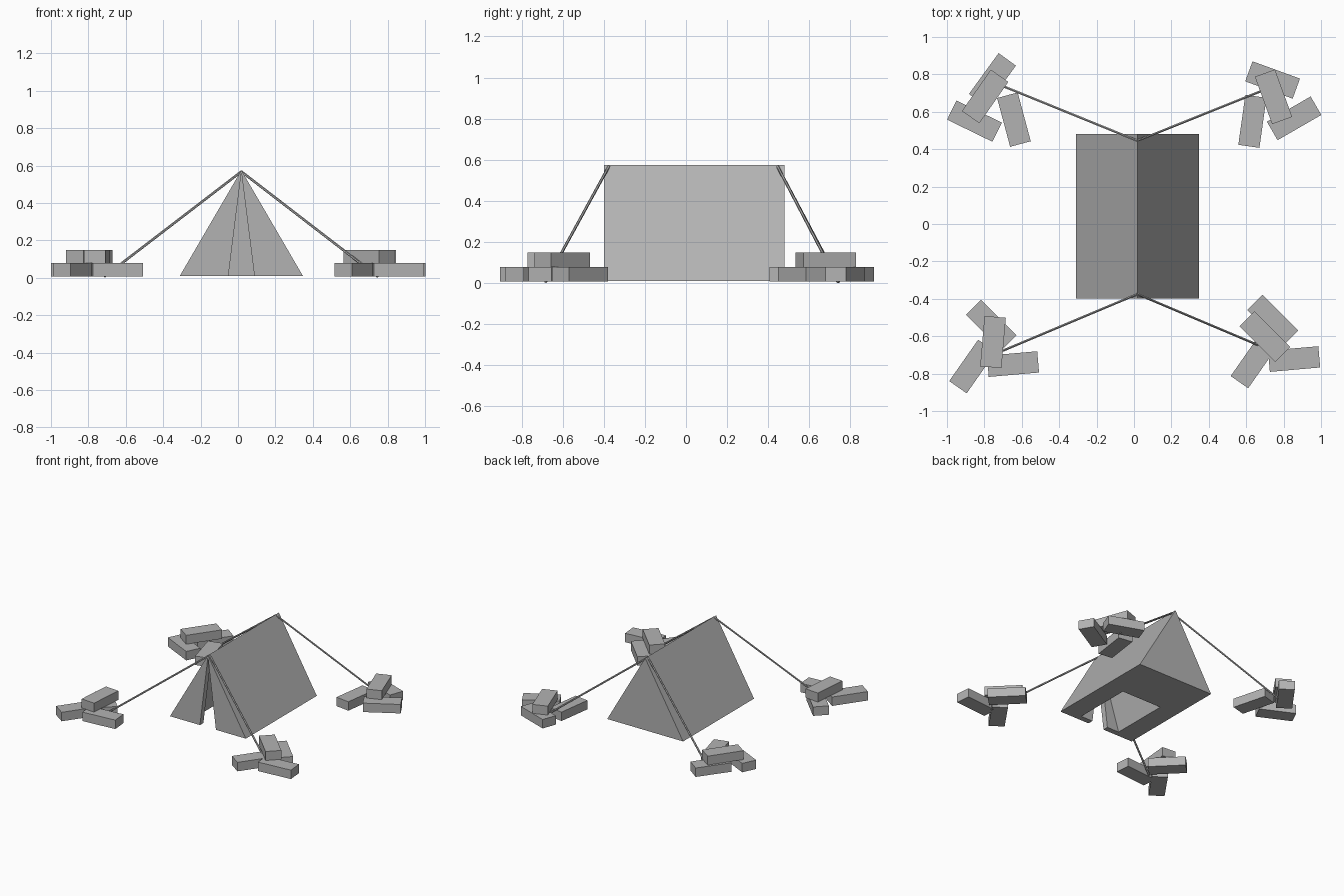
import bpy
from math import radians
from mathutils import Vector

if "Cube" in bpy.data.objects:
    bpy.data.objects.remove(bpy.data.objects["Cube"])

# One darker grey shared by every part
grey = bpy.data.materials.new("dark_grey")
grey.diffuse_color = (0.45, 0.45, 0.45, 1)
grey.use_nodes = True
grey.node_tree.nodes["Principled BSDF"].inputs["Base Color"].default_value = grey.diffuse_color


def prism(name, cx, half, z0, z1, y0, y1):
    """Triangular prism running along y."""
    tri = [(cx - half, z0), (cx + half, z0), (cx, z1)]
    verts = [(x, y, z) for y in (y0, y1) for x, z in tri]
    faces = [(0, 1, 2), (5, 4, 3), (0, 3, 4, 1), (1, 4, 5, 2), (2, 5, 3, 0)]
    me = bpy.data.meshes.new(name)
    me.from_pydata(verts, [], faces)
    me.materials.append(grey)
    ob = bpy.data.objects.new(name, me)
    bpy.context.collection.objects.link(ob)
    return ob


def cut(target, cutter):
    mod = target.modifiers.new(cutter.name, 'BOOLEAN')
    mod.operation = 'DIFFERENCE'
    mod.solver = 'EXACT'
    mod.object = cutter
    cutter.hide_render = True
    cutter.hide_set(True)


def brick(name, x, y, z, angle):
    bpy.ops.mesh.primitive_cube_add(size=1, location=(x, y, z),
                                    rotation=(0, 0, radians(angle)))
    ob = bpy.context.object
    ob.name = name
    ob.scale = (0.27, 0.114, 0.07)
    ob.data.materials.append(grey)


def rope(name, start, end, radius=0.007):
    a, b = Vector(start), Vector(end)
    d = b - a
    bpy.ops.mesh.primitive_cylinder_add(vertices=6, radius=radius, depth=d.length,
                                        location=(a + b) / 2)
    ob = bpy.context.object
    ob.name = name
    ob.rotation_euler = d.to_track_quat('Z', 'Y').to_euler()
    ob.data.materials.append(grey)


# Tent body, hollowed from below up to the ridge, with a narrow triangular door
CX = 0.018
tent = prism("tent", CX, 0.329, 0.01, 0.575, -0.398, 0.48)
cut(tent, prism("cavity_cutter", CX, 0.204, -0.09, 0.567, -0.355, 0.105))
cut(tent, prism("door_cutter", CX, 0.082, -0.09, 0.563, -0.5, -0.345))

# Guy ropes from the ridge ends to the brick piles
ropes = {"front_left": (-0.715, -0.683), "front_right": (0.748, -0.683),
         "back_left": (-0.715, 0.743), "back_right": (0.748, 0.738)}
for place, (x, y) in ropes.items():
    rope(place + "_rope", (CX, -0.375 if y < 0 else 0.445, 0.568), (x, y, 0.006))

# Brick piles: three on the ground, the last one resting on top (x, y, angle)
piles = {
    "front_left": [(-0.763, -0.54, -45), (-0.864, -0.762, 55),
                   (-0.647, -0.749, 5), (-0.754, -0.631, 85)],
    "front_right": [(0.742, -0.515, -45), (0.641, -0.735, 55),
                    (0.856, -0.722, 5), (0.70, -0.602, -45)],
    "back_left": [(-0.757, 0.771, 54), (-0.853, 0.55, -26),
                  (-0.642, 0.558, -75), (-0.796, 0.682, 55)],
    "back_right": [(0.741, 0.77, -20), (0.633, 0.549, 82),
                   (0.856, 0.565, 30), (0.746, 0.68, -70)],
}
for place, bricks in piles.items():
    for i, (x, y, angle) in enumerate(bricks):
        brick(f"{place}_brick_{i + 1}", x, y, 0.113 if i == 3 else 0.043, angle)
